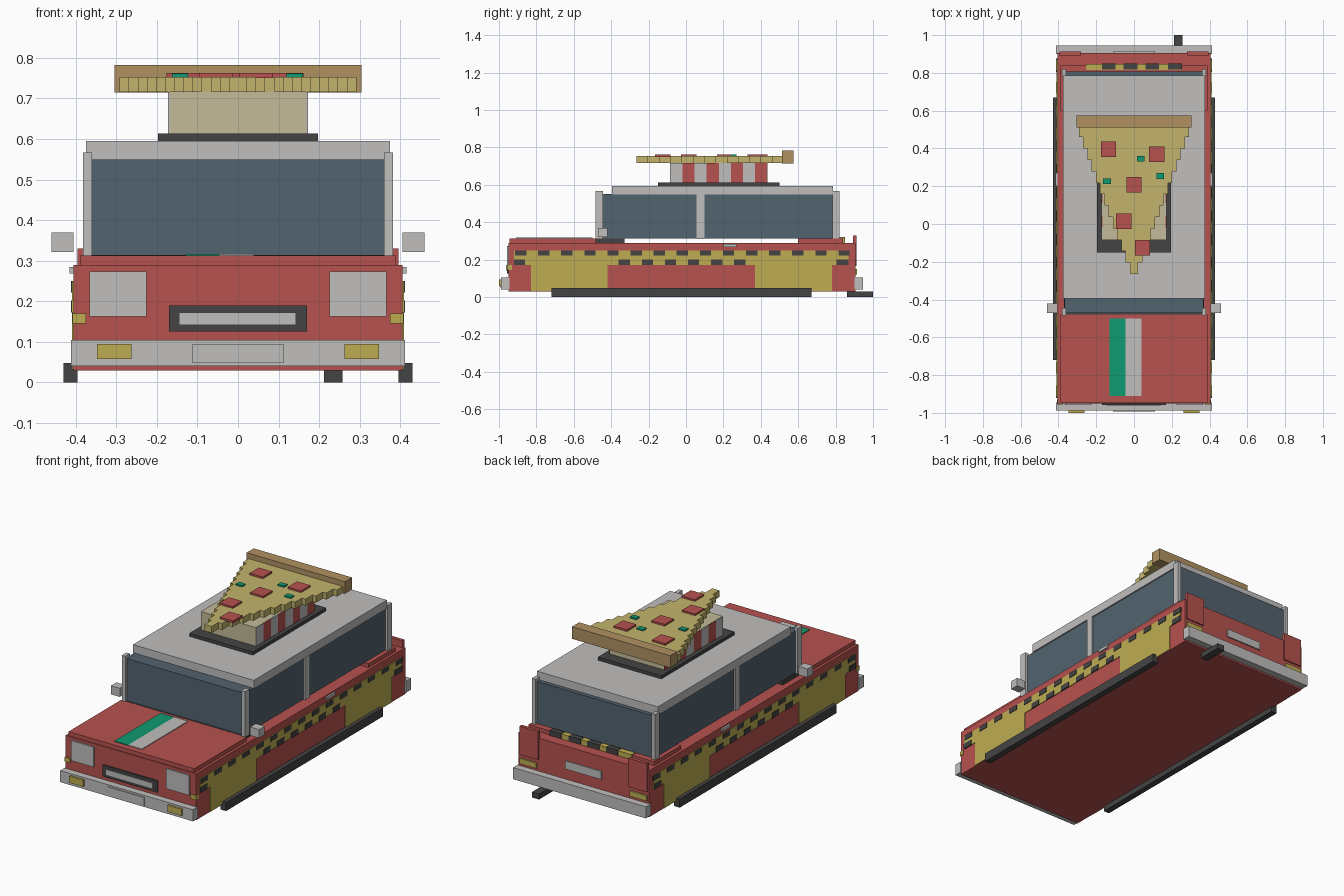
import bpy, bmesh


def material(name, r, g, b):
    m = bpy.data.materials.new(name)
    lin = [(c / 255 / 12.92) if c < 11 else ((c / 255 + 0.055) / 1.055) ** 2.4 for c in (r, g, b)]
    m.diffuse_color = (*lin, 1)
    return m


RED = material("red paint", 182, 82, 78)
GREY = material("light grey", 192, 191, 190)
DARK = material("dark rubber", 68, 68, 68)
YELLOW = material("yellow", 190, 174, 82)
GLASS = material("blue grey glass", 82, 99, 111)
CRUST = material("crust brown", 176, 145, 97)
CHEESE = material("cheese", 194, 180, 108)
BEIGE = material("beige", 195, 187, 152)
GREEN = material("green", 16, 155, 113)


def boxes(name, mat, items):
    """One object made of boxes, each (x0, x1, y0, y1, z0, z1)."""
    bm = bmesh.new()
    for x0, x1, y0, y1, z0, z1 in items:
        for v in bmesh.ops.create_cube(bm, size=1)["verts"]:
            v.co = ((x0 + x1) / 2 + v.co.x * (x1 - x0),
                    (y0 + y1) / 2 + v.co.y * (y1 - y0),
                    (z0 + z1) / 2 + v.co.z * (z1 - z0))
    me = bpy.data.meshes.new(name)
    bm.to_mesh(me)
    bm.free()
    me.materials.append(mat)
    ob = bpy.data.objects.new(name, me)
    bpy.context.collection.objects.link(ob)
    return ob


def both(items):
    """Repeat boxes on the other side of x = 0."""
    return items + [(-b[1], -b[0], *b[2:]) for b in items]


# Lower body, hood and trunk
boxes("body", RED, [(-.405, .405, -.95, .905, .03, .29)])
boxes("hood", RED, [(-.39, .39, -.945, -.48, .29, .313)])
boxes("trunk_deck", RED, [(-.39, .39, .60, .84, .285, .312)])
boxes("tail_fins", RED, both([(.28, .395, .893, .912, .17, .33)]))
boxes("cowl", DARK, [(-.37, .37, -.48, -.33, .29, .314)])
boxes("hood_stripe_green", GREEN, [(-.13, -.045, -.91, -.50, .31, .317)])
boxes("hood_stripe_grey", GREY, [(-.045, .04, -.91, -.50, .31, .317)])

# Cabin
boxes("windows", GLASS, [(-.368, .368, -.472, .808, .314, .55)])
boxes("roof", GREY, [(-.375, .375, -.395, .785, .547, .595)])
boxes("pillars", GREY, both([(.36, .382, -.485, -.445, .31, .567),
                             (.36, .382, .782, .82, .31, .567),
                             (.36, .376, .057, .10, .31, .55)]))
boxes("mirrors", GREY, both([(.405, .46, -.47, -.42, .322, .37)]))
boxes("door_handles", GREY, both([(.40, .415, .20, .27, .268, .284)]))

# Side panels and checker band
boxes("side_panels", YELLOW, both([(.40, .409, -.83, -.42, .032, .25),
                                   (.40, .409, .37, .78, .032, .25),
                                   (.40, .409, -.92, .87, .172, .25)]))
checks = [(.40, .412, -.914 + i * .1235, -.854 + i * .1235, .222, .25) for i in range(15)]
checks += [(.40, .412, -.36 + i * .1235, -.30 + i * .1235, .172, .202) for i in range(6)]
checks += [(.40, .412, -.92, -.86, .172, .202), (.40, .412, .805, .87, .172, .202)]
boxes("side_checks", DARK, both(checks))
boxes("side_skirts", DARK, both([(.395, .43, -.72, .67, 0, .048)]))

# Bumpers, lights, grille and plates
boxes("bumpers", GREY, [(-.412, .412, -.988, -.945, .04, .105),
                        (-.412, .412, .90, .945, .04, .105)])
boxes("front_plate", GREY, [(-.112, .112, -.993, -.985, .048, .095)])
boxes("rear_plate", GREY, [(-.112, .112, .90, .912, .165, .21)])
boxes("fog_lights", YELLOW, both([(.262, .348, -1.0, -.98, .058, .095)]))
boxes("corner_lights", YELLOW, both([(.375, .408, -.956, -.93, .145, .17)]))
boxes("tail_lights", YELLOW, both([(.29, .395, .90, .914, .12, .15)]))
boxes("headlights", GREY, both([(.225, .366, -.958, -.94, .162, .274)]))
boxes("grille_frame", DARK, [(-.17, .17, -.958, -.94, .125, .19)])
boxes("grille_insert", GREY, [(-.145, .143, -.962, -.95, .142, .172)])
boxes("exhaust", DARK, [(.212, .257, .86, 1.0, 0, .03)])

# Checkered strip behind the rear window
boxes("rear_strip", YELLOW, [(-.255, .255, .815, .847, .29, .318)])
boxes("rear_strip_checks", DARK, [(x, x + .073, .818, .85, .292, .32)
                                  for x in (-.17, -.055, .06, .18)])

# Roof sign base with striped sides
boxes("sign_base", DARK, [(-.197, .197, -.15, .50, .594, .613)])
boxes("sign_box", BEIGE, [(-.168, .168, -.085, .435, .612, .717)])
for name, mat, start in (("sign_stripes_grey", GREY, 0), ("sign_stripes_red", RED, 1)):
    boxes(name, mat, both([(.165, .172, -.084 + i * .0648, -.084 + (i + 1) * .0648, .613, .716)
                           for i in range(start, 8, 2)]))

# Stepped pizza slice with crust and toppings
ROWS = 13
step = .785 / ROWS
boxes("pizza_slice", CHEESE, [(-w, w, -.265 + i * step, -.265 + (i + 1) * step, .716, .753)
                              for i in range(ROWS) for w in [.022 + i * .0225]])
boxes("pizza_crust", CRUST, [(-.305, .305, .512, .575, .715, .783)])
boxes("pepperoni", RED, [(x - .041, x + .041, y - .041, y + .041, .75, .763)
                         for x, y in ((-.135, .395), (.12, .37), (0, .207), (-.055, .015), (.045, -.125))])
boxes("peppers", GREEN, [(x - .02, x + .02, y - .015, y + .015, .75, .761)
                         for x, y in ((.035, .345), (-.143, .227), (.14, .254))])
